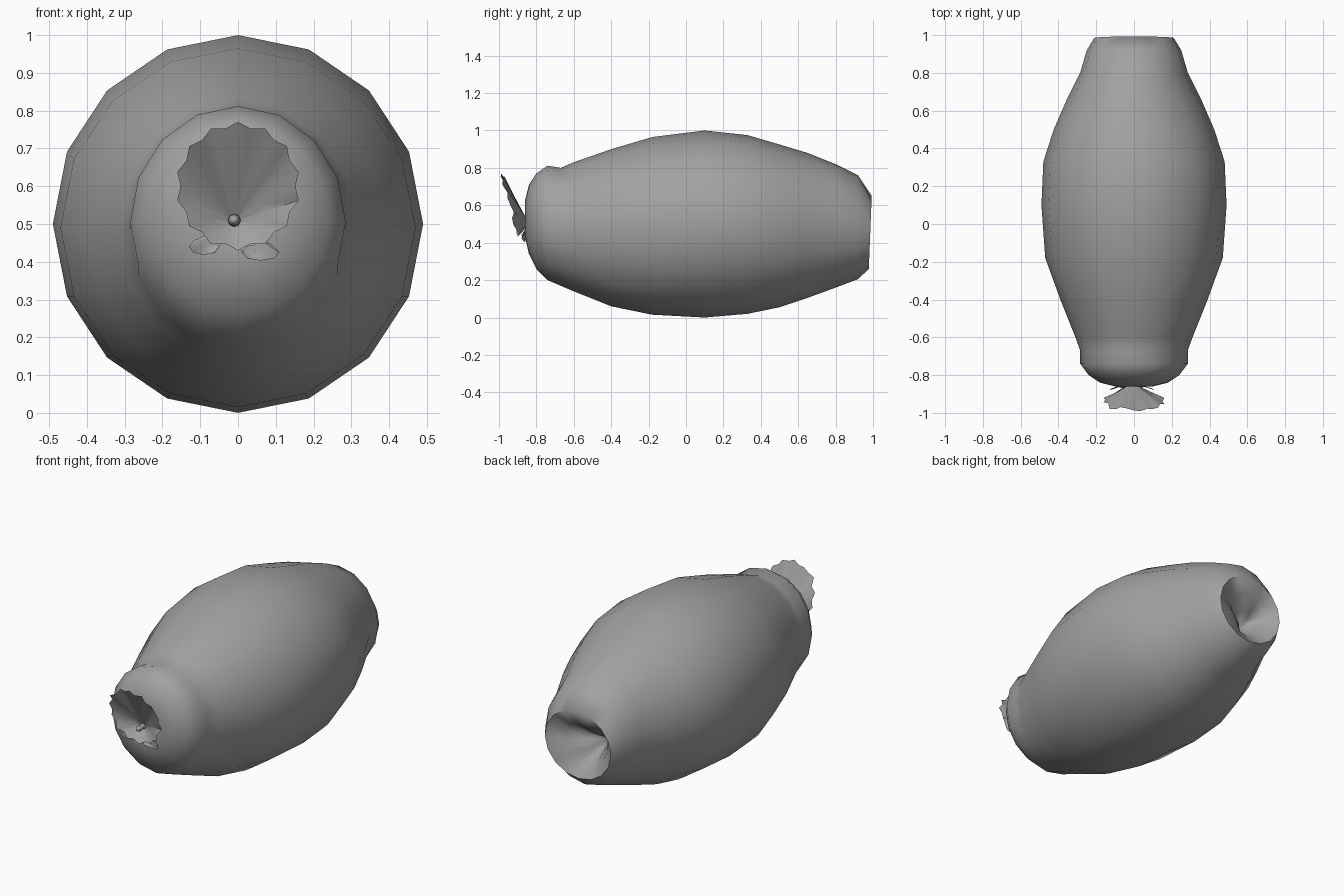
import bpy
import bmesh
import math
import random
from mathutils import Vector

random.seed(4)
cube = bpy.data.objects.get("Cube")
if cube:
    bpy.data.objects.remove(cube, do_unlink=True)

SIDES = 16
FOLDS = 28

# Single matte colour
grey = bpy.data.materials.new("casing grey")
grey.use_nodes = True
colour = (0.36, 0.36, 0.36, 1)
grey.diffuse_color = colour
grey.node_tree.nodes["Principled BSDF"].inputs["Base Color"].default_value = colour


def skin(name, rings, start=None, end=None):
    """Bridge closed rings of points, with optional pole points at either end."""
    bm = bmesh.new()
    loops = [[bm.verts.new(p) for p in ring] for ring in rings]
    n = len(loops[0])
    for a, b in zip(loops, loops[1:]):
        for i in range(n):
            j = (i + 1) % n
            bm.faces.new((a[i], a[j], b[j], b[i]))
    for pole, loop in ((start, loops[0]), (end, loops[-1])):
        if pole:
            tip = bm.verts.new(pole)
            for i in range(n):
                bm.faces.new((tip, loop[i], loop[(i + 1) % n]))
    bmesh.ops.recalc_face_normals(bm, faces=bm.faces)
    mesh = bpy.data.meshes.new(name)
    bm.to_mesh(mesh)
    bm.free()
    mesh.materials.append(grey)
    obj = bpy.data.objects.new(name, mesh)
    bpy.context.collection.objects.link(obj)
    bpy.ops.object.select_all(action="DESELECT")
    obj.select_set(True)
    bpy.context.view_layer.objects.active = obj
    bpy.ops.object.shade_smooth_by_angle(angle=math.radians(60))
    return obj


def body_ring(y, half_width, bottom, top):
    mid, half = (top + bottom) / 2, (top - bottom) / 2
    turns = [math.tau * i / SIDES for i in range(SIDES)]
    return [Vector((half_width * math.sin(a), y, mid + half * math.cos(a)))
            for a in turns]


# Stuffed body: y, half width, bottom z, top z
profile = [
    (-.86, .1, .43, .63), (-.84, .18, .34, .71), (-.8, .24, .26, .77),
    (-.74, .285, .2, .812), (-.67, .285, .17, .8), (-.6, .31, .14, .83),
    (-.4, .39, .06, .9), (-.18, .47, .015, .965), (.1, .49, 0, 1),
    (.33, .48, .02, .975), (.5, .425, .055, .925), (.65, .36, .105, .88),
    (.8, .285, .16, .82), (.92, .25, .205, .76), (.985, .21, .26, .65),
]
rings = [body_ring(*row) for row in profile]

# Rear rim tucks into a puckered pinch with soft lobes
pinch = Vector((-.07, .8, .44))
rim = rings[-1]
for p in rim:
    p.y += .04 * (p.z - .45)
for t, depth in ((.35, .2), (.7, .6)):
    tuck = []
    for i, p in enumerate(rim):
        lobe = math.cos(3 * math.tau * i / SIDES)
        q = p.lerp(pinch, t)
        q.y = p.y + (pinch.y - p.y) * (depth - .12 * lobe)
        tuck.append(q)
    rings.append(tuck)
skin("stuffed_body", rings, start=(-.01, -.83, .51), end=pinch)

# Gathered frill: a crimped, ragged cone opening forward and upward
knot = Vector((-.01, -.84, .505))
frill = []
for t in (.08, .5, 1):
    ring = []
    for i in range(FOLDS):
        a = math.tau * i / FOLDS
        crimp = .92 if i % 2 else 1
        ragged = random.uniform(-.012, .012) * t
        edge = Vector((.165 * crimp * math.sin(a),
                       -.94 - .045 * math.cos(a) + ragged,
                       .6 + .17 * crimp * math.cos(a)))
        ring.append(knot.lerp(edge, t))
    frill.append(ring)
skin("gathered_frill", frill)

# Small loose scraps of casing below the knot
for name, x, z, width in (("left_scrap", .06, .425, .05),
                          ("right_scrap", -.09, .44, .04)):
    edge = [Vector((x + width * math.sin(a), -.87 + .01 * math.cos(2 * a),
                    z + .022 * math.cos(a)))
            for a in (math.tau * i / 8 for i in range(8))]
    skin(name, [edge], start=knot)

# Tied nub in the middle of the frill
nub = []
for y, r in ((-.84, .02), (-.87, .012), (-.89, .016), (-.905, .008)):
    nub.append([Vector((-.01 + r * math.sin(a), y, .51 + r * math.cos(a)))
                for a in (math.tau * i / 8 for i in range(8))])
skin("tied_nub", nub, end=(-.01, -.91, .51))
